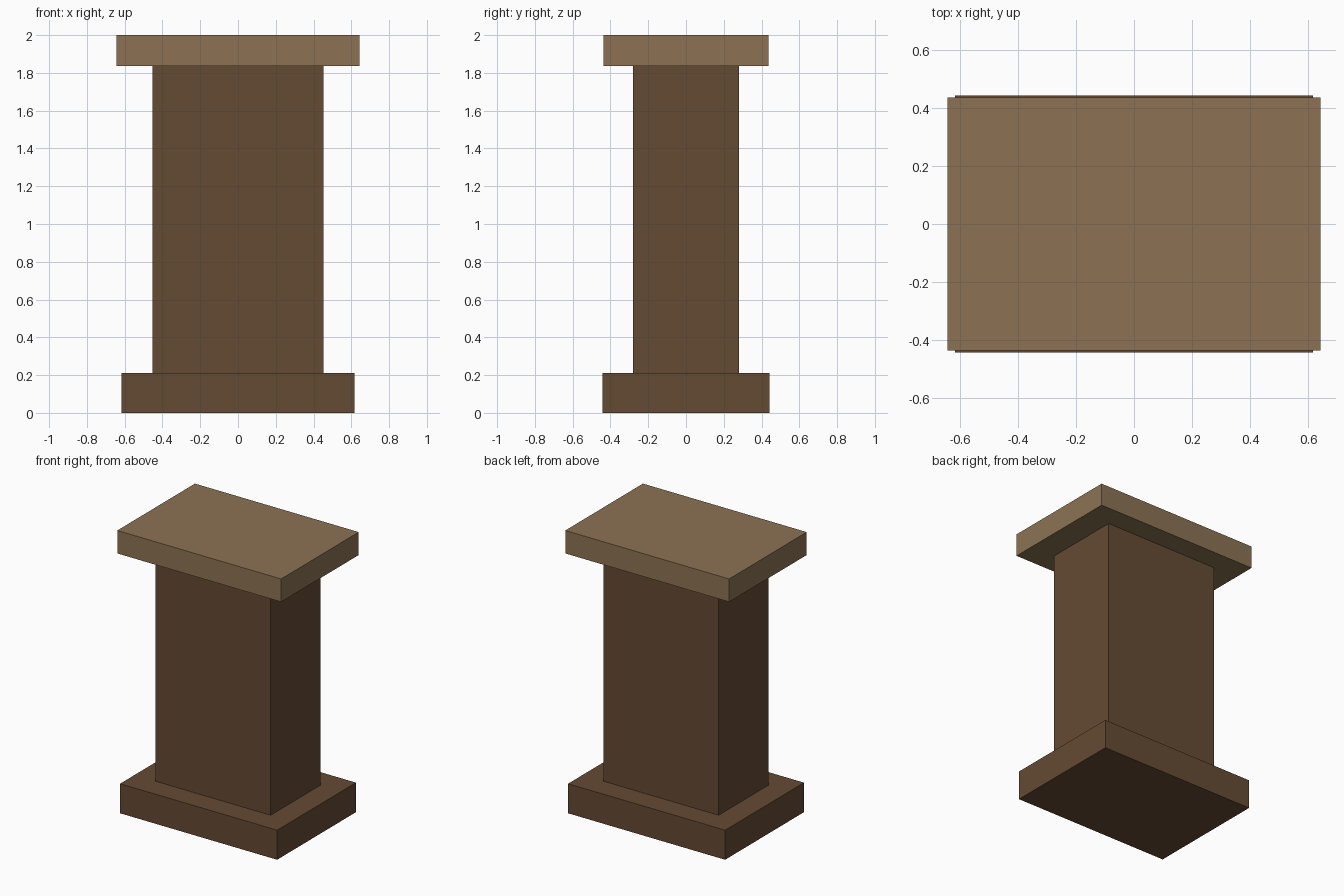
import bpy

cube = bpy.data.objects.get("Cube")
if cube:
    bpy.data.objects.remove(cube, do_unlink=True)


def make_material(name, rgb):
    mat = bpy.data.materials.new(name)
    mat.use_nodes = True
    color = (*rgb, 1.0)
    mat.diffuse_color = color
    mat.node_tree.nodes["Principled BSDF"].inputs["Base Color"].default_value = color
    return mat


def make_block(name, width, depth, bottom, top, mat):
    bpy.ops.mesh.primitive_cube_add(size=1, location=(0, 0, (bottom + top) / 2))
    block = bpy.context.object
    block.name = name
    block.scale = (width, depth, top - bottom)
    bpy.ops.object.transform_apply(location=False, rotation=False, scale=True)
    block.data.materials.append(mat)
    return block


dark_wood = make_material("dark brown wood", (0.130, 0.069, 0.034))
light_wood = make_material("light tan wood", (0.262, 0.171, 0.087))

# Plinth, column and overhanging top slab
make_block("base", 1.235, 0.885, 0.0, 0.21, dark_wood)
make_block("column", 0.905, 0.56, 0.21, 1.837, dark_wood)
make_block("top_slab", 1.288, 0.872, 1.837, 2.0, light_wood)
